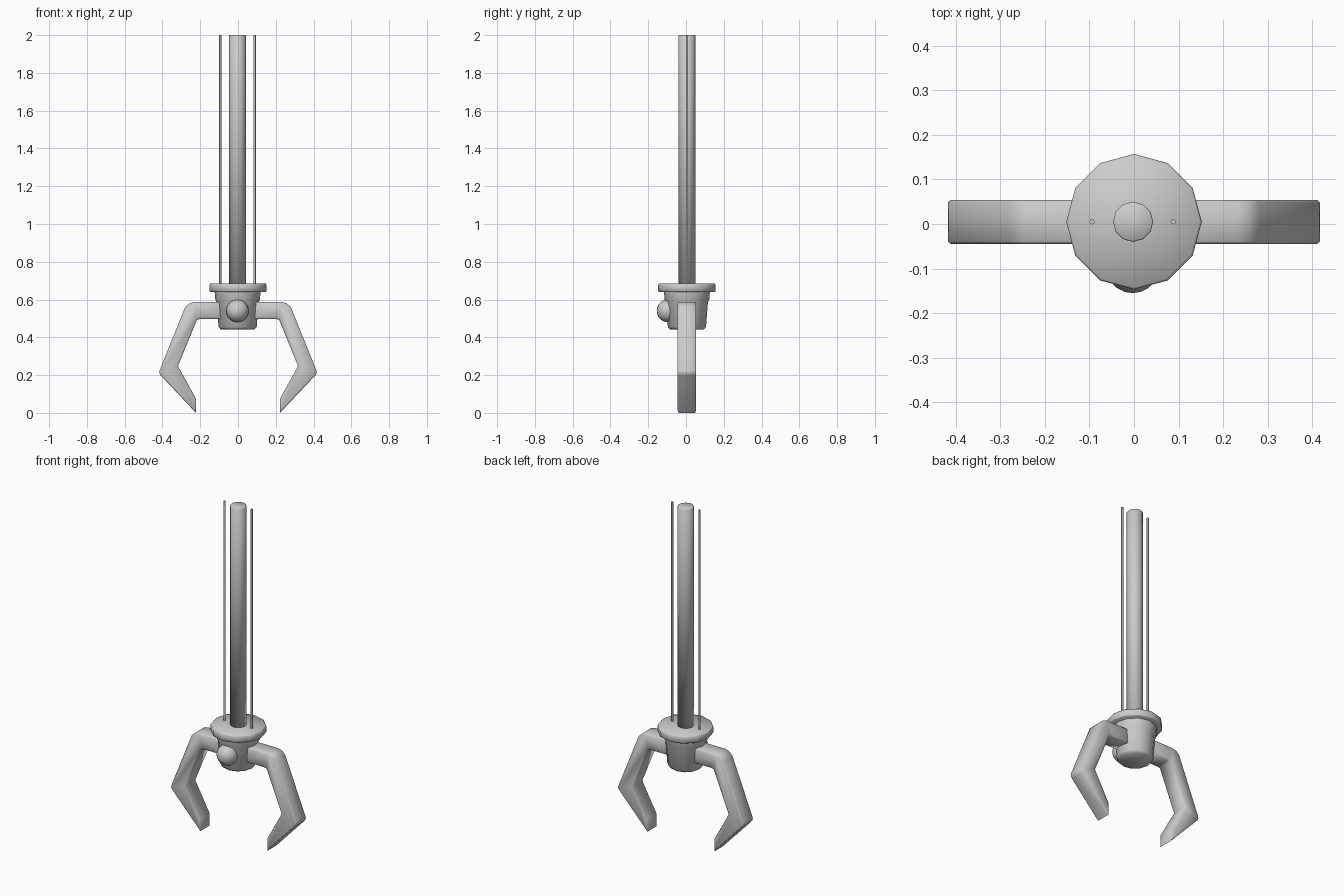
import bpy, bmesh, math
from mathutils import Matrix

cube = bpy.data.objects.get("Cube")
if cube:
    bpy.data.objects.remove(cube, do_unlink=True)

grey = bpy.data.materials.new("light grey")
grey.use_nodes = True
grey.diffuse_color = (0.6, 0.6, 0.6, 1)
grey.node_tree.nodes["Principled BSDF"].inputs["Base Color"].default_value = (0.6, 0.6, 0.6, 1)

CY = 0.005  # depth of the main axis


def finish(bm, name, angle=None):
    """Turn a bmesh into a smooth-shaded object; angle keeps sharper edges."""
    bmesh.ops.recalc_face_normals(bm, faces=bm.faces)
    mesh = bpy.data.meshes.new(name)
    bm.to_mesh(mesh)
    bm.free()
    mesh.materials.append(grey)
    ob = bpy.data.objects.new(name, mesh)
    bpy.context.collection.objects.link(ob)
    bpy.ops.object.select_all(action='DESELECT')
    ob.select_set(True)
    bpy.context.view_layer.objects.active = ob
    if angle:
        bpy.ops.object.shade_smooth_by_angle(angle=math.radians(angle))
    else:
        bpy.ops.object.shade_smooth()
    return ob


def lathe(name, profile, x=0.0, sides=12, angle=None):
    """Stack rings of (radius, height) around a vertical axis and cap both ends."""
    bm = bmesh.new()
    rings = []
    for r, z in profile:
        rings.append([bm.verts.new((x + r * math.cos(math.tau * i / sides),
                                    CY + r * math.sin(math.tau * i / sides), z))
                      for i in range(sides)])
    for a, b in zip(rings, rings[1:]):
        for i in range(sides):
            j = (i + 1) % sides
            bm.faces.new((a[i], a[j], b[j], b[i]))
    bm.faces.new(rings[0])
    bm.faces.new(rings[-1])
    return finish(bm, name, angle)


# Central pole and the two thin cables beside it
lathe("pole", [(0.045, 0.66), (0.045, 1.997), (0.042, 2.0)], x=-0.002)
for side, x in (("right", -0.094), ("left", 0.088)):
    lathe(side + "_cable", [(0.006, 0.67), (0.006, 2.0)], x=x, sides=8, angle=60)

# Mounting disc and tapered hub below it
lathe("mounting_disc", [(0.147, 0.64), (0.152, 0.645), (0.152, 0.678), (0.147, 0.684)])
lathe("hub", [(0.122, 0.645), (0.118, 0.60), (0.111, 0.585), (0.101, 0.455), (0.088, 0.441)],
      x=-0.002, angle=50)

# Round knob on the front of the hub
bm = bmesh.new()
bmesh.ops.create_uvsphere(bm, u_segments=20, v_segments=12, radius=0.06,
                          matrix=Matrix.Translation((-0.003, -0.095, 0.54)))
finish(bm, "front_knob")

# Bent claw arms: side outline extruded through the depth
OUTLINE = [(0.07, 0.587), (0.233, 0.587), (0.258, 0.58), (0.281, 0.558),
           (0.415, 0.225), (0.417, 0.212), (0.408, 0.197), (0.222, 0.0),
           (0.222, 0.074), (0.318, 0.248), (0.217, 0.494), (0.195, 0.497), (0.07, 0.497)]
for side, s in (("left", 1), ("right", -1)):
    bm = bmesh.new()
    face = bm.faces.new([bm.verts.new((s * x, -0.045, z)) for x, z in OUTLINE])
    ext = bmesh.ops.extrude_face_region(bm, geom=[face])
    moved = [v for v in ext["geom"] if isinstance(v, bmesh.types.BMVert)]
    bmesh.ops.translate(bm, verts=moved, vec=(0, 0.099, 0))
    # Soften the long front and back edges
    rims = [e for e in bm.edges if abs(e.verts[0].co.y - e.verts[1].co.y) < 1e-5]
    bmesh.ops.bevel(bm, geom=rims, offset=0.006, segments=1, affect='EDGES')
    finish(bm, side + "_claw", 60)
